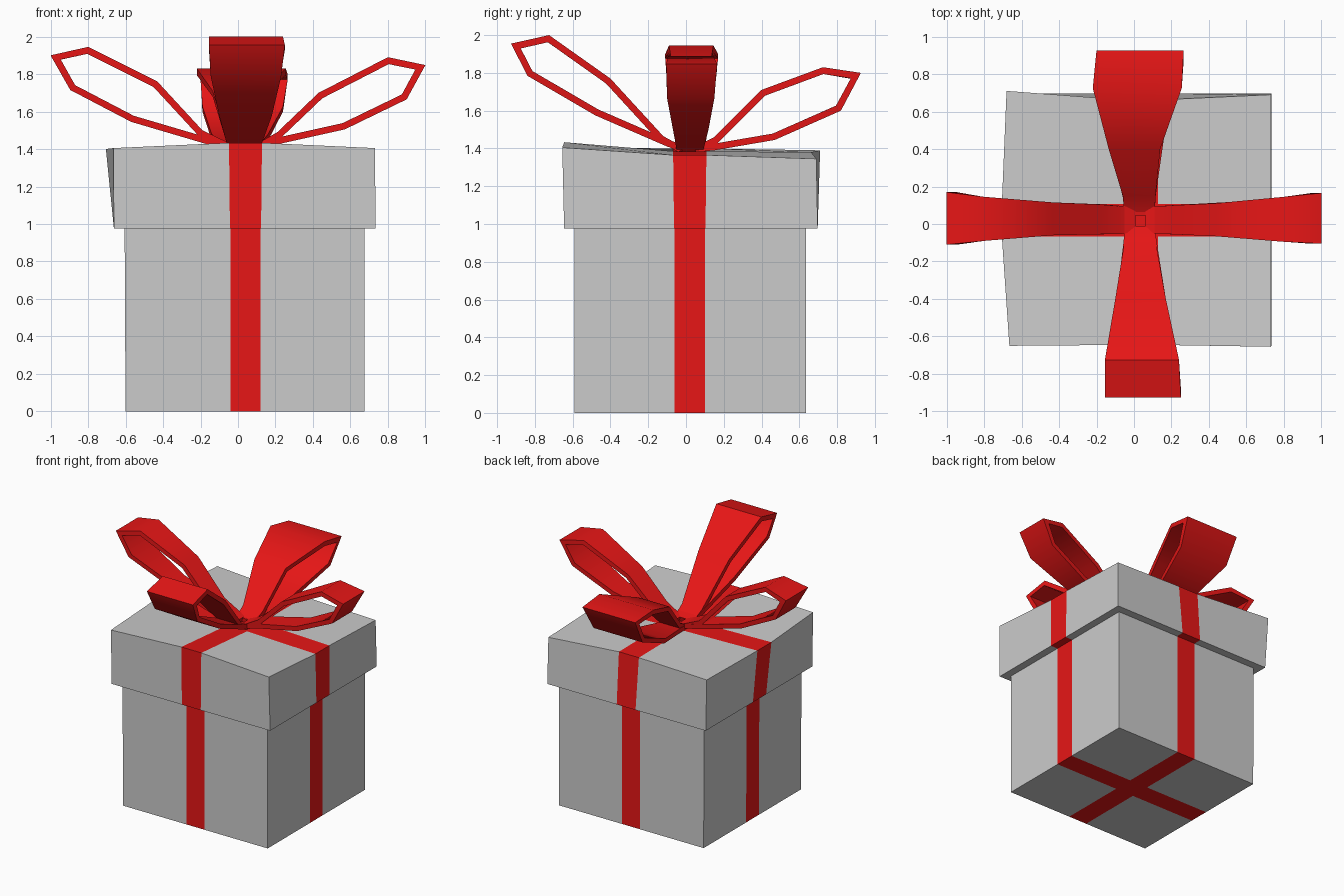
import bpy, bmesh
from mathutils import Vector

if "Cube" in bpy.data.objects:
    bpy.data.objects.remove(bpy.data.objects["Cube"])

red = bpy.data.materials.new("ribbon_red")
red.diffuse_color = (0.8, 0.008, 0.008, 1)
red.use_nodes = True
red.node_tree.nodes["Principled BSDF"].inputs["Base Color"].default_value = red.diffuse_color


def make_object(name, quads, material=None, centre=None):
    """Build a mesh from corner lists; with a centre, face everything away from it."""
    bm = bmesh.new()
    for q in quads:
        bm.faces.new([bm.verts.new(p) for p in q])
    bmesh.ops.remove_doubles(bm, verts=bm.verts, dist=0.0005)
    bm.normal_update()
    if centre:
        for f in bm.faces:
            if f.normal.dot(f.calc_center_median() - Vector(centre)) < 0:
                f.normal_flip()
    me = bpy.data.meshes.new(name)
    bm.to_mesh(me)
    bm.free()
    if material:
        me.materials.append(material)
    ob = bpy.data.objects.new(name, me)
    bpy.context.collection.objects.link(ob)
    return ob


def ribbon_grid(ctrl, half):
    """4x4 points from 3x3 control points; the middle ones split by the ribbon width."""
    idx, off = (0, 1, 1, 2), (0, -half, half, 0)
    return [[Vector(ctrl[idx[j]][idx[i]]) + Vector((off[i], off[j], 0))
             for i in range(4)] for j in range(4)]


def flat_ctrl(x0, x1, y0, y1, z):
    return [[(x, y, z) for x in (x0, 0.04, x1)] for y in (y0, 0.02, y1)]


def wrapped_box(name, low, high):
    """Box whose cross-shaped ribbon is inlaid flush with its faces."""
    paper, ribbon = [], []
    for g in (low, high):
        for j in range(3):
            for i in range(3):
                q = (g[j][i], g[j][i + 1], g[j + 1][i + 1], g[j + 1][i])
                (ribbon if 1 in (i, j) else paper).append(q)
    for k in range(3):
        target = ribbon if k == 1 else paper
        for e in (0, 3):
            target.append((low[e][k], low[e][k + 1], high[e][k + 1], high[e][k]))
            target.append((low[k][e], low[k + 1][e], high[k + 1][e], high[k][e]))
    mid = (0.04, 0.02, (low[0][0].z + high[0][0].z) / 2)
    make_object(name, paper, None, mid)
    make_object(name + "_ribbon", ribbon, red, mid)


# Box body
wrapped_box("box_body",
            ribbon_grid(flat_ctrl(-0.60, 0.675, -0.59, 0.635, 0.0), 0.08),
            ribbon_grid(flat_ctrl(-0.605, 0.675, -0.59, 0.635, 0.99), 0.08))

# Lid, with its slightly warped top
lid_top = [[(-0.665, -0.65, 1.405), (0.04, -0.645, 1.433), (0.73, -0.655, 1.405)],
           [(-0.705, 0.02, 1.40), (0.04, 0.02, 1.385), (0.73, 0.02, 1.365)],
           [(-0.68, 0.71, 1.39), (0.04, 0.662, 1.38), (0.73, 0.69, 1.345)]]
wrapped_box("lid",
            ribbon_grid(flat_ctrl(-0.662, 0.735, -0.645, 0.697, 0.975), 0.083),
            ribbon_grid(lid_top, 0.088))


def bow_loop(name, u, profile):
    """Profile rows: distance along u, height, ribbon edges across (world coordinates)."""
    u = Vector(u)
    v = Vector((0, 0, 1)).cross(u)
    sign = v.x + v.y
    rows = []
    for d, z, a, b in profile:
        a, b = sorted((a * sign, b * sign))
        base = u * d + Vector((0, 0, z))
        rows.append((base + v * a, base + v * b))
    quads = [(p[0], q[0], q[1], p[1]) for p, q in zip(rows, rows[1:])]
    ob = make_object(name, quads, red)
    mod = ob.modifiers.new("thickness", "SOLIDIFY")
    mod.thickness = 0.035
    mod.offset = -1
    mod.use_even_offset = True
    bpy.context.view_layer.objects.active = ob
    ob.select_set(True)
    bpy.ops.object.modifier_apply(modifier=mod.name)
    bpy.ops.object.shade_smooth_by_angle(angle=0.75)
    ob.select_set(False)


# Bow loops, each running from the upper root round the tip to the lower root
bow_loop("bow_loop_right", (1, 0, 0), [
    (0.07, 1.41, -0.05, 0.09), (0.21, 1.49, -0.055, 0.10), (0.43, 1.70, -0.065, 0.11),
    (0.80, 1.89, -0.095, 0.145), (1.0, 1.848, -0.105, 0.165), (0.90, 1.665, -0.10, 0.15),
    (0.57, 1.505, -0.07, 0.12), (0.21, 1.425, -0.055, 0.10), (0.07, 1.385, -0.05, 0.09)])
bow_loop("bow_loop_left", (-1, 0, 0), [
    (0.0, 1.41, -0.05, 0.09), (0.19, 1.50, -0.055, 0.105), (0.43, 1.76, -0.06, 0.115),
    (0.80, 1.945, -0.09, 0.145), (1.0, 1.90, -0.11, 0.17), (0.895, 1.715, -0.10, 0.15),
    (0.57, 1.545, -0.05, 0.12), (0.18, 1.43, -0.055, 0.105), (0.0, 1.385, -0.05, 0.09)])
bow_loop("bow_loop_front", (0, -1, 0), [
    (0.02, 1.41, -0.05, 0.11), (0.12, 1.465, -0.055, 0.12), (0.40, 1.77, -0.10, 0.17),
    (0.725, 2.0, -0.155, 0.24), (0.926, 1.955, -0.155, 0.25), (0.84, 1.785, -0.145, 0.23),
    (0.48, 1.575, -0.10, 0.18), (0.10, 1.41, -0.055, 0.12), (0.02, 1.385, -0.05, 0.11)])
bow_loop("bow_loop_back", (0, 1, 0), [
    (0.05, 1.41, -0.05, 0.11), (0.15, 1.46, -0.06, 0.115), (0.40, 1.71, -0.135, 0.14),
    (0.725, 1.83, -0.22, 0.255), (0.926, 1.80, -0.20, 0.265), (0.82, 1.60, -0.19, 0.24),
    (0.47, 1.445, -0.14, 0.16), (0.15, 1.39, -0.06, 0.115), (0.05, 1.38, -0.05, 0.11)])
